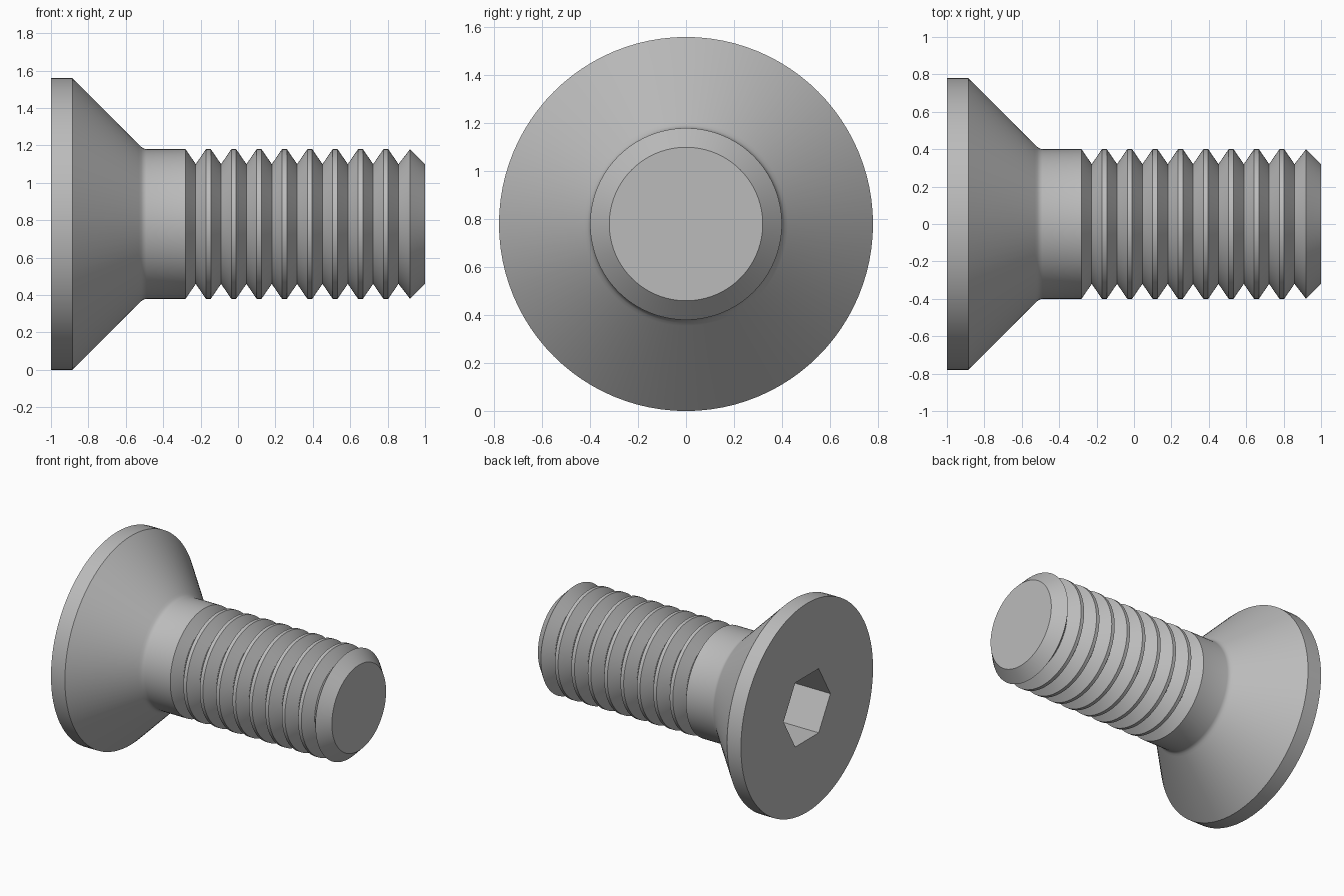
import bpy, bmesh
from math import pi, radians
from mathutils import Matrix

SIDES = 96
AXIS_Z = 0.78
HEAD_R, SHANK_R, ROOT_R = 0.78, 0.40, 0.32
PITCH, FIRST_ROOT, TURNS = 0.1355, -0.226, 8
CREST_HALF = 0.013
SOCKET_R, SOCKET_DEPTH = 0.277, 0.36

cube = bpy.data.objects.get("Cube")
if cube:
    bpy.data.objects.remove(cube, do_unlink=True)

# Plain grey metal
steel = bpy.data.materials.new("grey steel")
steel.use_nodes = True
colour = (0.5, 0.5, 0.5, 1)
steel.diffuse_color = colour
steel.node_tree.nodes["Principled BSDF"].inputs["Base Color"].default_value = colour


def make_object(name, bm):
    bmesh.ops.recalc_face_normals(bm, faces=bm.faces[:])
    mesh = bpy.data.meshes.new(name)
    bm.to_mesh(mesh)
    bm.free()
    mesh.materials.append(steel)
    obj = bpy.data.objects.new(name, mesh)
    bpy.context.collection.objects.link(obj)
    obj.location.z = AXIS_Z
    return obj


def revolve(name, profile):
    """Turn (x, radius) points around the x axis, closing both ends."""
    bm = bmesh.new()
    points = [(profile[0][0], 0)] + profile + [(profile[-1][0], 0)]
    verts = [bm.verts.new((x, 0, r)) for x, r in points]
    edges = [bm.edges.new(pair) for pair in zip(verts, verts[1:])]
    bmesh.ops.spin(bm, geom=verts + edges, cent=(0, 0, 0), axis=(1, 0, 0),
                   angle=2 * pi, steps=SIDES)
    bmesh.ops.remove_doubles(bm, verts=bm.verts[:], dist=1e-4)
    return make_object(name, bm)


# Countersunk head, small fillet and plain shank
profile = [(-1, HEAD_R), (-0.885, HEAD_R), (-0.53, 0.425), (-0.517, 0.412),
           (-0.505, 0.404), (-0.49, SHANK_R), (-0.28, SHANK_R)]

# Thread ridges: pointed roots and narrow flat crests
for i in range(TURNS):
    root = FIRST_ROOT + i * PITCH
    crest = root + PITCH / 2
    profile += [(root, ROOT_R), (crest - CREST_HALF, SHANK_R),
                (crest + CREST_HALF, SHANK_R)]

# Last ridge and chamfered tip
profile += [(FIRST_ROOT + TURNS * PITCH, ROOT_R), (0.92, SHANK_R), (1, ROOT_R)]
screw = revolve("countersunk_screw", profile)

# Hexagonal socket, corners pointing sideways
bm = bmesh.new()
bmesh.ops.create_cone(bm, cap_ends=True, segments=6, radius1=SOCKET_R,
                      radius2=SOCKET_R, depth=2 * SOCKET_DEPTH)
corner = max(bm.verts, key=lambda v: v.co.y).co
if abs(corner.x) > 0.01:
    bmesh.ops.rotate(bm, verts=bm.verts[:], matrix=Matrix.Rotation(pi / 6, 3, "Z"))
bmesh.ops.rotate(bm, verts=bm.verts[:], matrix=Matrix.Rotation(pi / 2, 3, "Y"))
cutter = make_object("socket_cutter", bm)
cutter.location.x = -1
cutter.hide_render = True

cut = screw.modifiers.new("hex_socket", "BOOLEAN")
cut.operation = "DIFFERENCE"
cut.solver = "EXACT"
cut.object = cutter
bpy.context.view_layer.objects.active = screw
screw.select_set(True)
bpy.ops.object.modifier_apply(modifier=cut.name)
bpy.data.objects.remove(cutter, do_unlink=True)

# Smooth round surfaces, crisp edges
bpy.ops.object.shade_smooth_by_angle(angle=radians(25))
